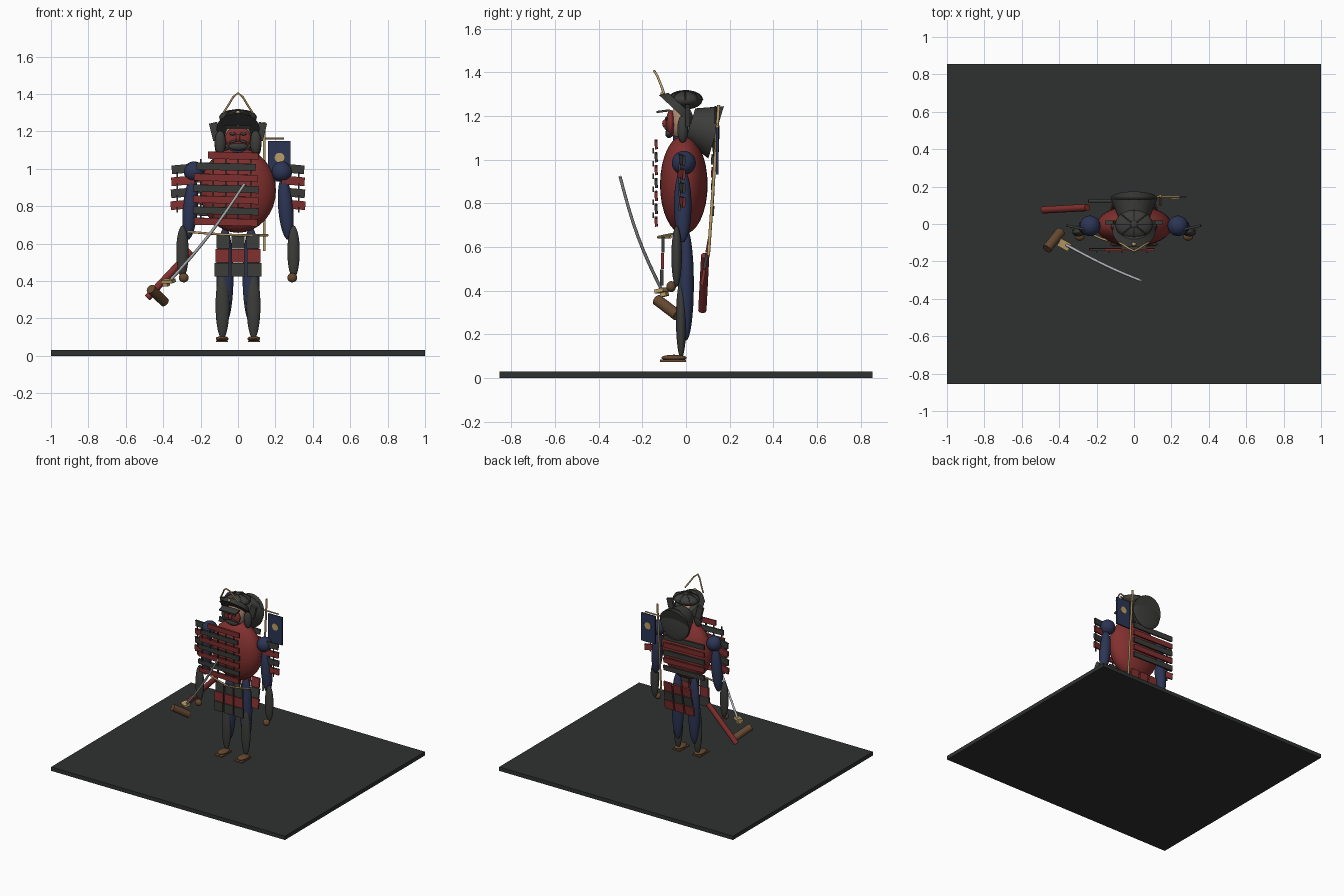
import bpy, math
from mathutils import Vector

if "Cube" in bpy.data.objects:
    bpy.data.objects.remove(bpy.data.objects["Cube"])

COL = {'dark': (.045, .045, .042), 'red': (.22, .03, .028), 'blue': (.025, .035, .09),
       'gold': (.5, .34, .14), 'brown': (.13, .065, .03), 'skin': (.42, .25, .17),
       'steel': (.45, .46, .48), 'stone': (.028, .031, .030)}
MAT = {}
for n, c in COL.items():
    MAT[n] = bpy.data.materials.new(n)
    MAT[n].diffuse_color = (*c, 1)


def finish(name, mat, smooth=False):
    o = bpy.context.object
    o.name = name
    o.data.materials.append(MAT[mat])
    if smooth:
        bpy.ops.object.shade_smooth_by_angle()
    return o


def ball(name, mat, loc, rad, rot=(0, 0, 0)):
    bpy.ops.mesh.primitive_uv_sphere_add(segments=32, ring_count=16, location=loc, rotation=rot)
    bpy.context.object.scale = rad
    return finish(name, mat, True)


def box(name, mat, loc, size, rot=(0, 0, 0)):
    bpy.ops.mesh.primitive_cube_add(size=1, location=loc, rotation=[math.radians(a) for a in rot])
    bpy.context.object.scale = size
    return finish(name, mat)


def rod(name, mat, a, b, r1, r2=None, sides=20):
    a, b = Vector(a), Vector(b)
    d = b - a
    bpy.ops.mesh.primitive_cone_add(vertices=sides, radius1=r1, radius2=r1 if r2 is None else r2,
                                    depth=d.length, location=(a + b) / 2,
                                    rotation=d.to_track_quat('Z', 'Y').to_euler())
    return finish(name, mat, True)


def wire(name, mat, pts, r):
    cu = bpy.data.curves.new(name, 'CURVE')
    cu.dimensions = '3D'
    cu.bevel_depth = r
    cu.use_fill_caps = True
    sp = cu.splines.new('POLY')
    sp.points.add(len(pts) - 1)
    for p, q in zip(sp.points, pts):
        p.co = (*q, 1)
    o = bpy.data.objects.new(name, cu)
    bpy.context.collection.objects.link(o)
    cu.materials.append(MAT[mat])
    return o


# base and torso
box('base_plate', 'stone', (0, 0, .015), (2, 1.71, .03))
ball('torso', 'red', (0, -.01, .885), (.203, .109, .227))
ball('neck', 'blue', (0, -.015, 1.1), (.045, .045, .06))

# limbs, both sides
for s in (-1, 1):
    box('sandal', 'brown', (s * .085, -.06, .078), (.065, .12, .01))
    ball('foot', 'brown', (s * .085, -.055, .092), (.034, .058, .014))
    ball('shin', 'dark', (s * .083, -.022, .27), (.037, .024, .18))
    ball('thigh', 'blue', (s * .07, .0, .43), (.046, .036, .26))
    ball('shoulder', 'blue', (s * .235, -.01, .985), (.055, .055, .055))
    ball('upper_arm', 'blue', (s * .255, -.015, .79), (.04, .04, .17), (0, -s * .08, 0))
    ball('forearm', 'dark', (s * .297, -.043, .557), (.033, .024, .14))
    ball('hand', 'brown', (s * .29, -.068, .418), (.026, .022, .025))
    # shoulder guard
    for i in range(4):
        box('shoulder_plate', 'red' if i % 2 else 'dark', (s * (.292 + .002 * i), -.022, 1.0 - .064 * i),
            (.125, .012, .046), (0, s * 5, s * 12))
        for k in (-.03, .03):
            box('shoulder_lace', 'dark', (s * (.295 + k), -.03, .968 - .062 * i), (.006, .008, .03))

# chest and back slats with lacing
for i in range(7):
    z = 1.07 - .059 * i
    w = (.27, .32, .34, .35, .35, .35, .34)[i]
    m = 'dark' if i % 2 else 'red'
    box('chest_slat', m, (-.065 + (.04 if i == 0 else 0), -.137, z), (w, .013, .038), (4, 1.5, 0))
    if i > 0:
        for k in range(5):
            box('chest_lace', 'dark', (-.2 + .067 * k, -.15, z + .03), (.008, .008, .025))
        if i < 6:
            box('back_slat', m, (-.07, .122, z - .01), (.35, .013, .038), (-4, 1.5, 0))

# hip panels front and back
for x in (-.08, 0, .08):
    for i, z in enumerate((.61, .535, .46)):
        m = 'red' if i == 1 else 'dark'
        box('front_hip_panel', m, (x * (1 + .04 * i), -.105 - .003 * i, z), (.068 + .004 * i, .014, .072))
        box('back_hip_panel', 'dark' if i == 1 else 'red', (x * (1 + .04 * i), .102 - .012 * i, z),
            (.068 + .004 * i, .014, .072), (-10, 0, 0))

# waist cord
wire('waist_cord', 'gold', [(-.28, -.03, .665), (-.17, -.08, .655), (0, -.127, .645),
                            (.1, -.1, .645), (.16, -.07, .645)], .006)

# head, mask
ball('head', 'skin', (0, -.02, 1.17), (.07, .055, .085))
ball('face_mask', 'red', (0, -.07, 1.165), (.068, .022, .062))
ball('mask_chin', 'dark', (0, -.078, 1.12), (.05, .017, .022))
ball('nose', 'red', (0, -.095, 1.165), (.012, .014, .02))
for s in (-1, 1):
    ball('eye_slot', 'dark', (s * .028, -.09, 1.187), (.018, .007, .008))
    ball('moustache', 'dark', (s * .027, -.092, 1.146), (.024, .007, .007), (0, s * .3, 0))
    # helmet side flaps
    box('helmet_flap', 'dark', (s * .122, .008, 1.2), (.045, .02, .095), (0, s * 14, 0))
    ball('cheek_guard', 'dark', (s * .095, -.015, 1.14), (.03, .025, .065))

# helmet
ball('helmet_dome', 'dark', (0, -.003, 1.272), (.1, .078, .042))
rod('helmet_brim', 'dark', (0, -.04, 1.218), (0, -.015, 1.245), .115, .09, 32)
box('visor', 'dark', (0, -.105, 1.222), (.14, .06, .01), (8, 0, 0))
ball('helmet_knob', 'dark', (0, 0, 1.313), (.02, .02, .007))
for a in range(8):
    c, d = math.cos(a * math.pi / 4), math.sin(a * math.pi / 4)
    wire('helmet_rib', 'dark', [(c * .1 * t, d * .08 * t - .003, 1.273 + .043 * math.sqrt(1 - t * t))
                                for t in (.15, .5, .75, .9, 1)], .003)
wire('helmet_crest', 'gold', [(-.078, -.1, 1.3), (-.055, -.112, 1.335), (-.025, -.132, 1.385), (0, -.145, 1.405),
                              (.025, -.132, 1.385), (.055, -.112, 1.335), (.078, -.1, 1.3)], .0055)
ball('crest_boss', 'gold', (0, -.108, 1.3), (.012, .01, .012))

# rounded neck guard behind the head
rod('neck_guard', 'dark', (0, .02, 1.16), (0, .138, 1.125), .078, .125, 40)
ball('neck_guard_back', 'dark', (0, .135, 1.125), (.122, .018, .122))

# back banner
rod('banner_pole', 'gold', (.14, .103, .56), (.14, .15, 1.25), .007)
rod('banner_crossbar', 'gold', (.12, .145, 1.162), (.245, .145, 1.162), .005)
box('banner', 'blue', (.22, .143, 1.04), (.12, .01, .215))
for y in (.137, .149):
    rod('banner_disc', 'gold', (.222, y - .002, 1.06), (.222, y + .002, 1.06), .026, None, 32)

# scabbard
rod('scabbard', 'red', (-.25, .088, .56), (-.485, .075, .31), .019)

# sword: curved blade, guard, grip
a, b = Vector((-.365, -.11, .4)), Vector((.037, -.302, .922))
bow = Vector((.01, -.014, -.014))
blade = wire('sword_blade', 'steel', [a + (b - a) * (k / 8) + bow * math.sin(math.pi * k / 8)
                                      for k in range(9)], .008)
blade.data.bevel_resolution = 1
box('sword_guard', 'gold', (-.372, -.11, .4), (.065, .045, .018), (12, 0, -28))
box('guard_collar', 'gold', (-.385, -.1, .388), (.03, .03, .03), (12, 0, -28))
rod('sword_grip', 'brown', (-.466, -.133, .358), (-.392, -.04, .287), .026)

for m in bpy.data.materials:
    if m.users and not m.is_grease_pencil:
        m.use_nodes = True
        m.node_tree.nodes["Principled BSDF"].inputs["Base Color"].default_value = m.diffuse_color
